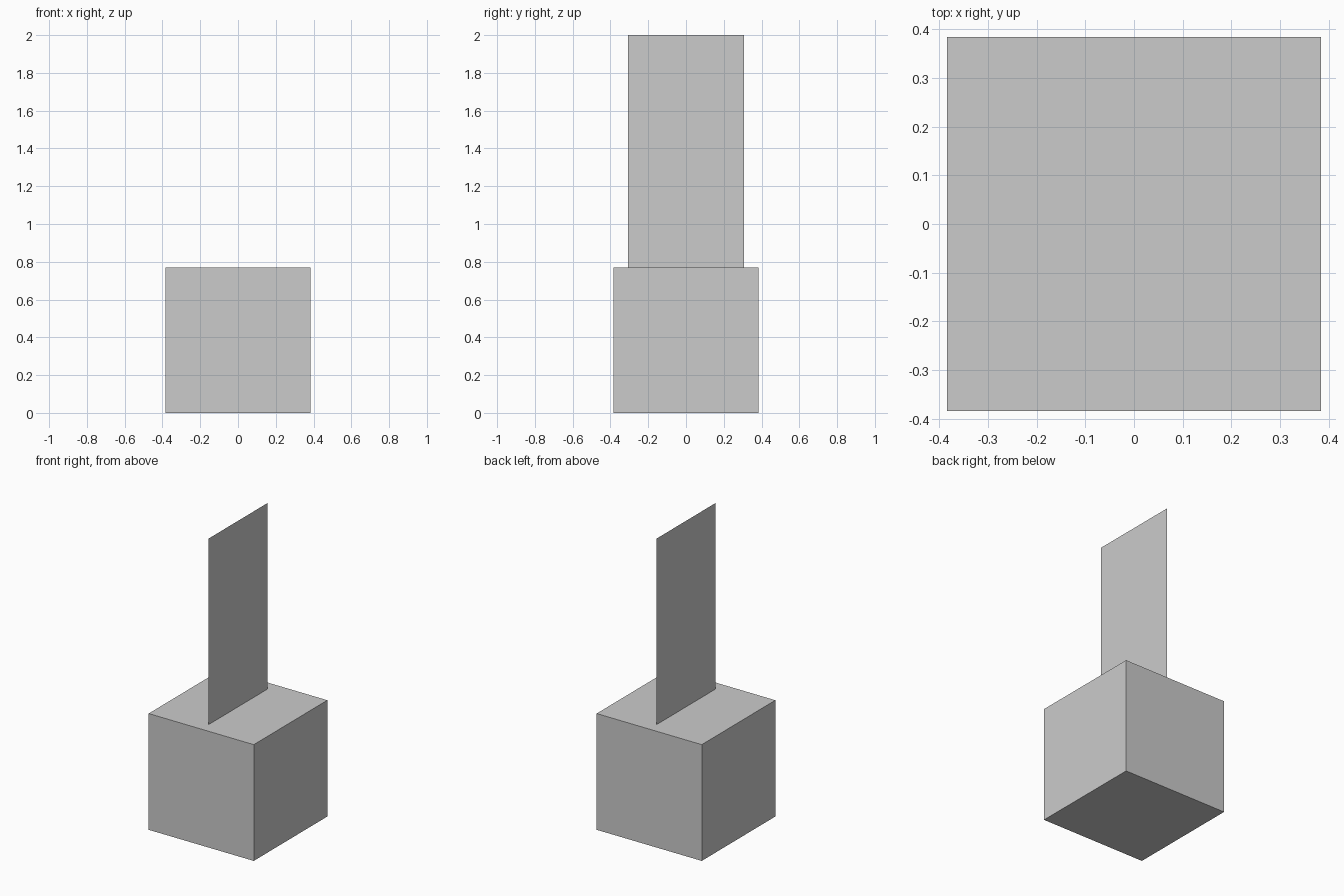
import bpy
from math import radians

if "Cube" in bpy.data.objects:
    bpy.data.objects.remove(bpy.data.objects["Cube"])

S = 2 / 2.6  # cube edge; the upright card is 0.8 x 1.6 edges

# Base cube standing on the ground
bpy.ops.mesh.primitive_cube_add(size=S, location=(0, 0, S / 2))
bpy.context.object.name = "base_cube"

# Zero-thickness upright card facing x, standing on the cube
bpy.ops.mesh.primitive_plane_add(size=1, location=(0, 0, S + 0.8 * S),
                                 rotation=(0, radians(90), 0))
card = bpy.context.object
card.name = "upright_card"
card.scale = (1.6 * S, 0.8 * S, 1)
bpy.ops.object.transform_apply(location=False, rotation=True, scale=True)
